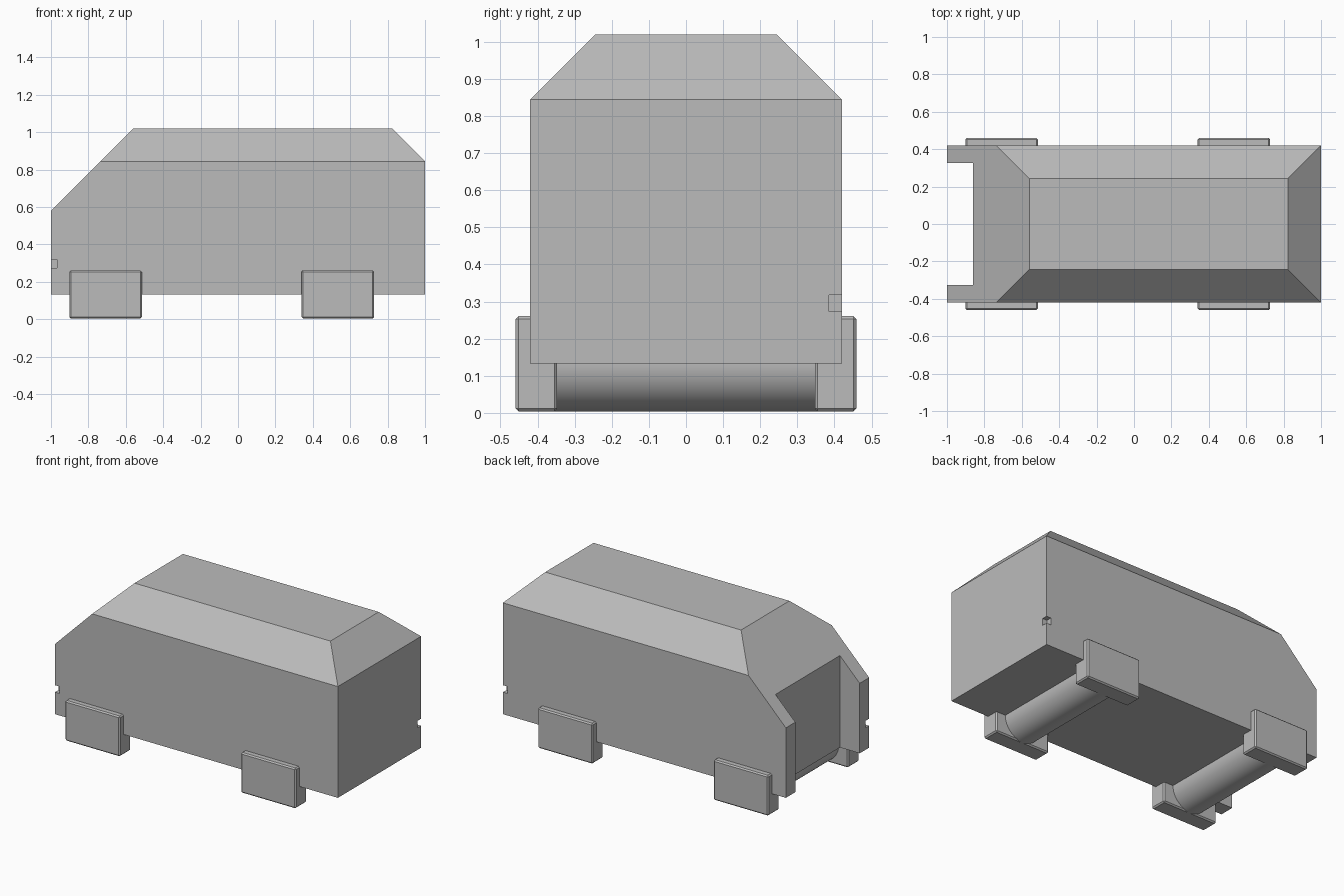
import bpy, bmesh
from math import pi
from mathutils import Matrix, Vector

cube = bpy.data.objects.get("Cube")
if cube:
    bpy.data.objects.remove(cube, do_unlink=True)

grey = bpy.data.materials.new("plain grey")
grey.use_nodes = True
grey.diffuse_color = (0.5, 0.5, 0.5, 1)
grey.node_tree.nodes["Principled BSDF"].inputs["Base Color"].default_value = (0.5, 0.5, 0.5, 1)


def finish(name, bm):
    bmesh.ops.recalc_face_normals(bm, faces=bm.faces)
    mesh = bpy.data.meshes.new(name)
    bm.to_mesh(mesh)
    bm.free()
    mesh.materials.append(grey)
    obj = bpy.data.objects.new(name, mesh)
    bpy.context.collection.objects.link(obj)
    return obj


def box(name, low, high, bevel=0):
    low, high = Vector(low), Vector(high)
    bm = bmesh.new()
    bmesh.ops.create_cube(bm, size=1, matrix=Matrix.Translation((low + high) / 2)
                          @ Matrix.Diagonal((high - low).to_4d()))
    if bevel:
        bmesh.ops.bevel(bm, geom=bm.edges[:], offset=bevel, segments=1, affect='EDGES')
    return finish(name, bm)


def cut(target, cutter):
    cutter.hide_render = True
    cutter.hide_viewport = True
    mod = target.modifiers.new("cut", 'BOOLEAN')
    mod.operation = 'DIFFERENCE'
    mod.solver = 'EXACT'
    mod.object = cutter


# Body: long profile pulled across the width, then its upper long edges sliced off
HALF, EAVE, ROOF, FLOOR = 0.42, 0.844, 1.02, 0.133
profile = [(-1, FLOOR), (1, FLOOR), (1, EAVE), (0.824, ROOF), (-0.56, ROOF), (-1, 0.58)]
bm = bmesh.new()
side = bm.faces.new([bm.verts.new((x, -HALF, z)) for x, z in profile])
pulled = bmesh.ops.extrude_face_region(bm, geom=[side])["geom"]
bmesh.ops.translate(bm, vec=(0, 2 * HALF, 0),
                    verts=[v for v in pulled if isinstance(v, bmesh.types.BMVert)])
bmesh.ops.recalc_face_normals(bm, faces=bm.faces)
for s in (-1, 1):
    cutset = bmesh.ops.bisect_plane(bm, geom=bm.verts[:] + bm.edges[:] + bm.faces[:],
                                    plane_co=(0, s * HALF, EAVE), plane_no=(0, s, 1),
                                    clear_outer=True)
    rim = [e for e in cutset["geom_cut"] if isinstance(e, bmesh.types.BMEdge)]
    bmesh.ops.holes_fill(bm, edges=[e for e in bm.edges if e.is_boundary] or rim)
    bmesh.ops.remove_doubles(bm, verts=bm.verts[:], dist=0.0001)
body = finish("body", bm)

# End slot and the two small corner notches
cut(body, box("slot_cutter", (-1.2, -0.325, -0.2), (-0.86, 0.325, 1.2)))
for s, name in ((-1, "right"), (1, "left")):
    a, b = (s * 0.968, s * 0.385), (s * 1.1, s * 0.5)
    low = (min(a[0], b[0]), min(a[1], b[1]), 0.273)
    high = (max(a[0], b[0]), max(a[1], b[1]), 0.318)
    cut(body, box(name + "_notch_cutter", low, high))

# Block wheels joined by round axles
for x, end in ((-0.708, "slotted_end"), (0.534, "plain_end")):
    for s, name in ((-1, "front"), (1, "back")):
        y = sorted((s * 0.347, s * 0.459))
        box(f"{name}_wheel_{end}", (x - 0.194, y[0], 0.004), (x + 0.194, y[1], 0.261), 0.008)
    bm = bmesh.new()
    bmesh.ops.create_cone(bm, cap_ends=True, segments=64, radius1=0.128, radius2=0.128,
                          depth=0.72, matrix=Matrix.Translation((x, 0, 0.132))
                          @ Matrix.Rotation(pi / 2, 4, 'X'))
    axle = finish("axle_" + end, bm)
    bpy.ops.object.select_all(action='DESELECT')
    axle.select_set(True)
    bpy.context.view_layer.objects.active = axle
    bpy.ops.object.shade_smooth_by_angle()
